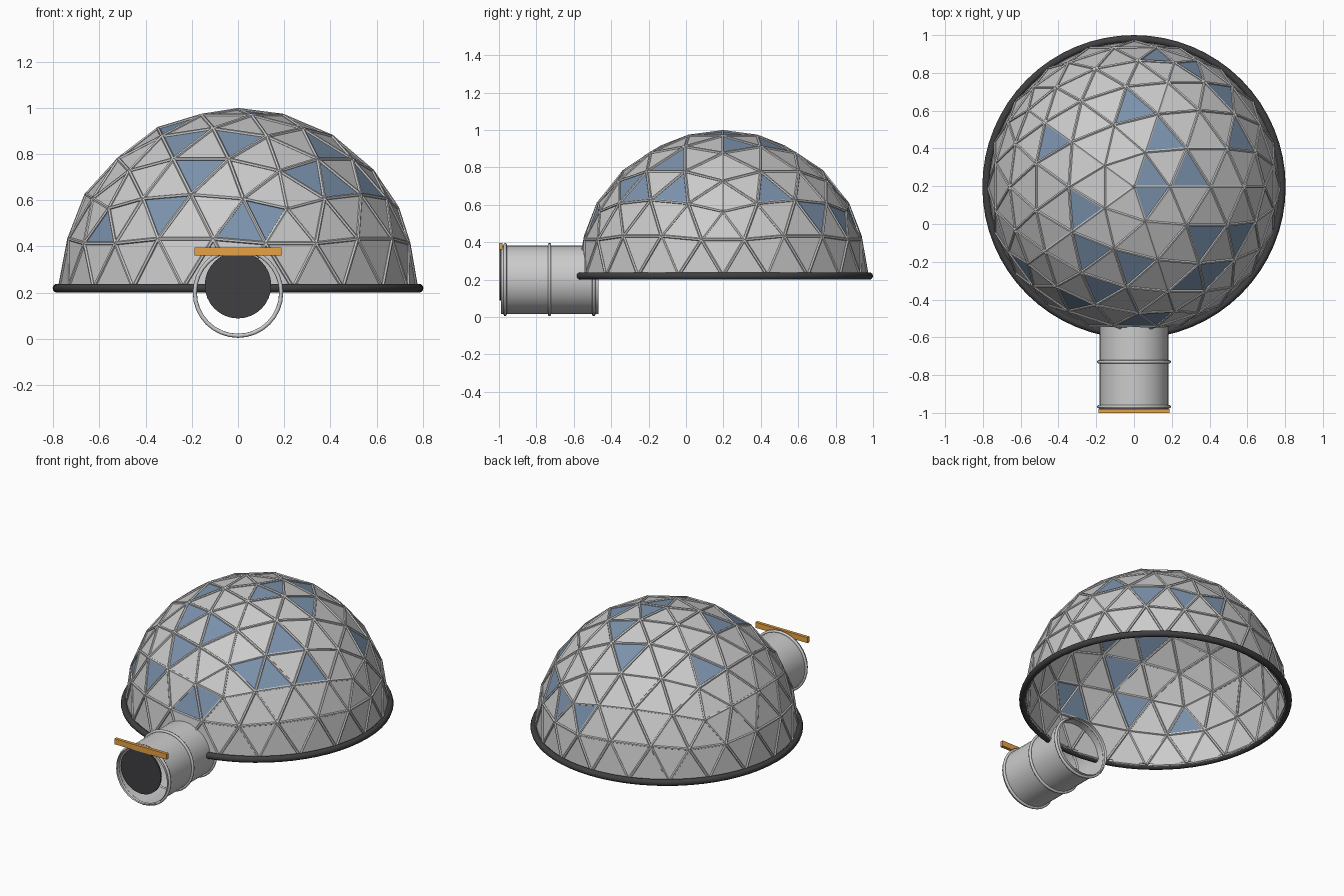
import bpy, bmesh, math
from mathutils import Vector, Matrix

if "Cube" in bpy.data.objects:
    bpy.data.objects.remove(bpy.data.objects["Cube"])

CENTRE = Vector((0, 0.197, 0.219))   # middle of the dome base
R = 0.772


def material(name, rgb):
    m = bpy.data.materials.new(name)
    m.diffuse_color = (*rgb, 1)
    m.use_nodes = True
    m.node_tree.nodes["Principled BSDF"].inputs["Base Color"].default_value = m.diffuse_color
    return m


blue = material("blue_panel", (0.2, 0.29, 0.42))
dark = material("dark_rubber", (0.05, 0.05, 0.055))
orange = material("orange", (0.8, 0.36, 0.06))


def add_object(name, bm, mat=None):
    me = bpy.data.meshes.new(name)
    bm.to_mesh(me)
    bm.free()
    ob = bpy.data.objects.new(name, me)
    bpy.context.collection.objects.link(ob)
    if mat:
        me.materials.append(mat)
    return ob


def name_active(name, mat=None):
    ob = bpy.context.object
    ob.name = name
    if mat:
        ob.data.materials.append(mat)
    bpy.ops.object.shade_smooth_by_angle(angle=math.radians(50))
    return ob


# geodesic dome: upper half of an icosphere
bm = bmesh.new()
bmesh.ops.create_icosphere(bm, subdivisions=3, radius=R)
bmesh.ops.delete(bm, geom=[v for v in bm.verts if v.co.z < -0.01], context='VERTS')
bmesh.ops.translate(bm, verts=bm.verts, vec=CENTRE)

# struts along every panel edge
struts = bmesh.new()
for e in bm.edges:
    a, b = (v.co for v in e.verts)
    d = b - a
    mat = Matrix.Translation((a + b) / 2) @ d.to_track_quat('Z', 'Y').to_matrix().to_4x4()
    bmesh.ops.create_cone(struts, cap_ends=True, segments=6, radius1=0.0085,
                          radius2=0.0085, depth=d.length, matrix=mat)
add_object("dome_struts", struts)

# tinted panels, picked by their plan position
spots = [(.11, .91), (.29, .84), (.46, .69), (.56, .45), (-.02, .62), (.13, .49),
         (-.44, .43), (.29, .29), (.11, .27), (-.26, .12), (.12, .09), (-.24, -.15),
         (.42, -.08), (.56, -.07), (.07, -.23), (.44, -.26), (-.30, -.38),
         (-.17, -.35), (.24, -.34), (-.55, -.26), (0, -.52), (.13, -.48)]
picked = set()
for x, y in spots:
    h = math.sqrt(max(0.0, 0.575 - x * x - (y - CENTRE.y) ** 2))
    p = Vector((x, y, CENTRE.z + h))
    picked.add(min(bm.faces, key=lambda f: (f.calc_center_median() - p).length).index)
for name, keep_blue, mat in (("dome_panels", False, None), ("tinted_panels", True, blue)):
    part = bm.copy()
    part.faces.ensure_lookup_table()
    drop = [f for f in part.faces if (f.index in picked) != keep_blue]
    bmesh.ops.delete(part, geom=drop, context='FACES')
    add_object(name, part, mat)
bm.free()

# base ring
bpy.ops.mesh.primitive_torus_add(major_radius=0.783, minor_radius=0.02, major_segments=64,
                                 minor_segments=10, location=CENTRE)
name_active("base_ring", dark)

# open entrance tunnel with three hoops
TURN = (math.pi / 2, 0, 0)
bpy.ops.mesh.primitive_cylinder_add(vertices=32, radius=0.183, depth=0.522, end_fill_type='NOTHING',
                                    location=(0, -0.728, 0.2), rotation=TURN)
name_active("tunnel")
for i, y in enumerate((-0.967, -0.73, -0.493)):
    bpy.ops.mesh.primitive_torus_add(major_radius=0.187, minor_radius=0.009, major_segments=32,
                                     minor_segments=8, location=(0, y, 0.2), rotation=TURN)
    name_active(f"tunnel_hoop_{i + 1}")

# round door and lintel bar
bpy.ops.mesh.primitive_cylinder_add(vertices=32, radius=0.144, depth=0.01,
                                    location=(0, -0.993, 0.232), rotation=TURN)
name_active("door", dark)
bm = bmesh.new()
bmesh.ops.create_cube(bm, size=1, matrix=Matrix.Translation((0, -0.99, 0.378))
                      @ Matrix.Diagonal((0.376, 0.02, 0.036, 1)))
add_object("door_bar", bm, orange)
